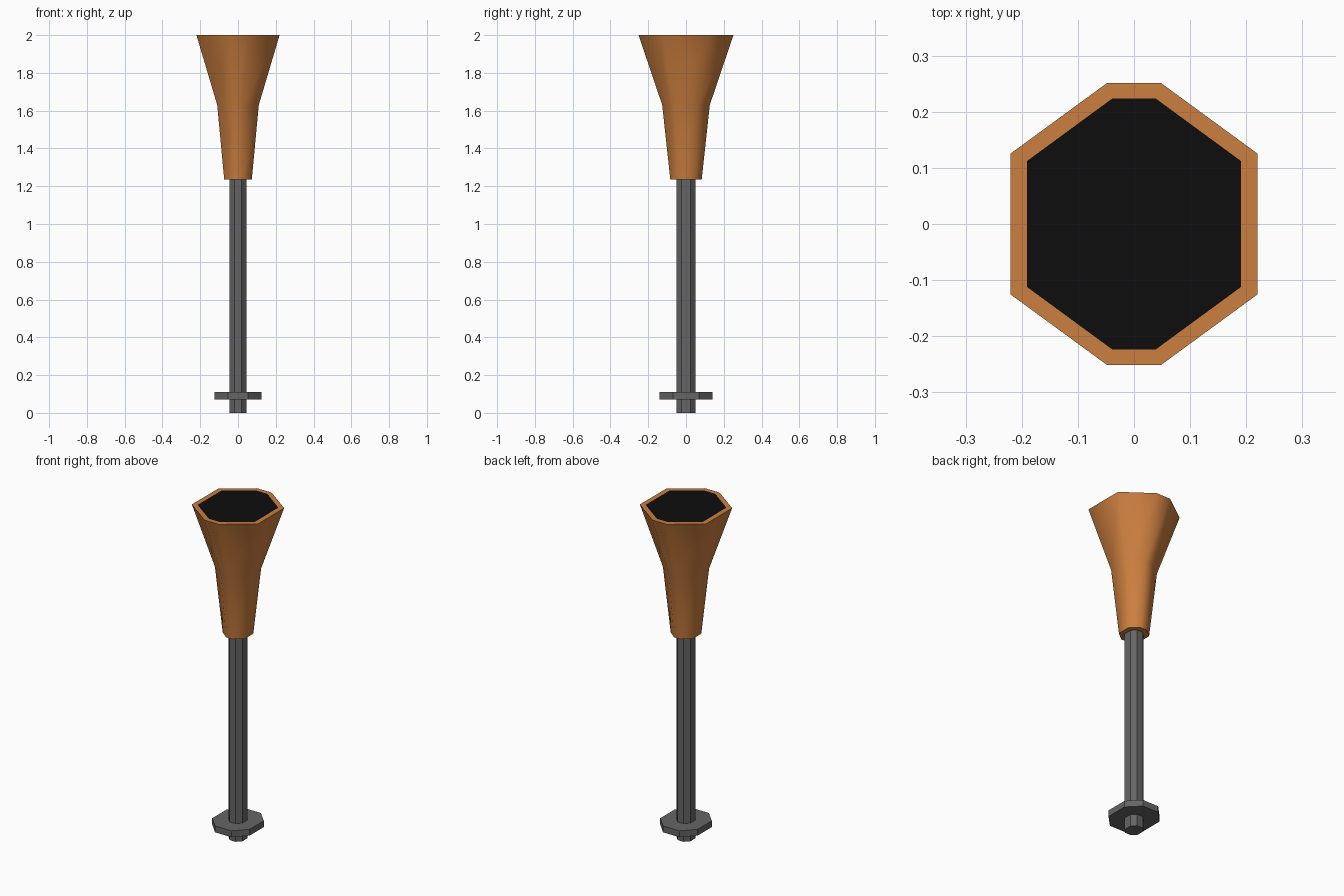
import bpy
import bmesh
import math

if "Cube" in bpy.data.objects:
    bpy.data.objects.remove(bpy.data.objects["Cube"], do_unlink=True)


def material(name, color):
    m = bpy.data.materials.new(name)
    m.use_nodes = True
    m.diffuse_color = (*color, 1)
    m.node_tree.nodes["Principled BSDF"].inputs["Base Color"].default_value = (*color, 1)
    return m


orange = material("orange", (0.6, 0.21, 0.05))
grey = material("grey", (0.13, 0.13, 0.13))
black = material("black", (0.004, 0.004, 0.004))


def octagon(rx, ry, fx, fy, z):
    """Eight-sided ring; fx and fy set the half lengths of the flat sides."""
    quarter = [(rx, ry * fy), (rx * fx, ry)]
    left = [(-x, y) for x, y in reversed(quarter)]
    half = quarter + left
    return [(x, y, z) for x, y in half + [(-x, -y) for x, y in half]]


def loft(name, rings, mats, smooth=False):
    """Skin a stack of rings and cap both ends; the top cap takes the last material."""
    bm = bmesh.new()
    loops = [[bm.verts.new(p) for p in ring] for ring in rings]
    for low, high in zip(loops, loops[1:]):
        for i in range(8):
            j = (i + 1) % 8
            bm.faces.new((low[i], low[j], high[j], high[i]))
    bm.faces.new(loops[0][::-1])
    bm.faces.new(loops[-1]).material_index = len(mats) - 1
    mesh = bpy.data.meshes.new(name)
    bm.to_mesh(mesh)
    bm.free()
    for m in mats:
        mesh.materials.append(m)
    ob = bpy.data.objects.new(name, mesh)
    bpy.context.collection.objects.link(ob)
    if smooth:
        bpy.ops.object.select_all(action='DESELECT')
        ob.select_set(True)
        bpy.context.view_layer.objects.active = ob
        bpy.ops.object.shade_smooth_by_angle(angle=math.radians(60))
    return ob


# Flared horn with a flat rim around the dark mouth
loft("flared_horn", [
    octagon(0.073, 0.083, 0.3, 0.5, 1.235),
    octagon(0.11, 0.126, 0.23, 0.5, 1.63),
    octagon(0.22, 0.251, 0.22, 0.5, 2.0),
    octagon(0.191, 0.224, 0.2, 0.5, 2.0),
], [orange, black], smooth=True)

# Straight shaft and the collar near its foot
loft("shaft", [octagon(0.046, 0.051, 0.43, 0.48, z) for z in (0, 1.25)], [grey])
loft("collar", [octagon(0.125, 0.141, 0.43, 0.48, z) for z in (0.072, 0.11)], [grey])
